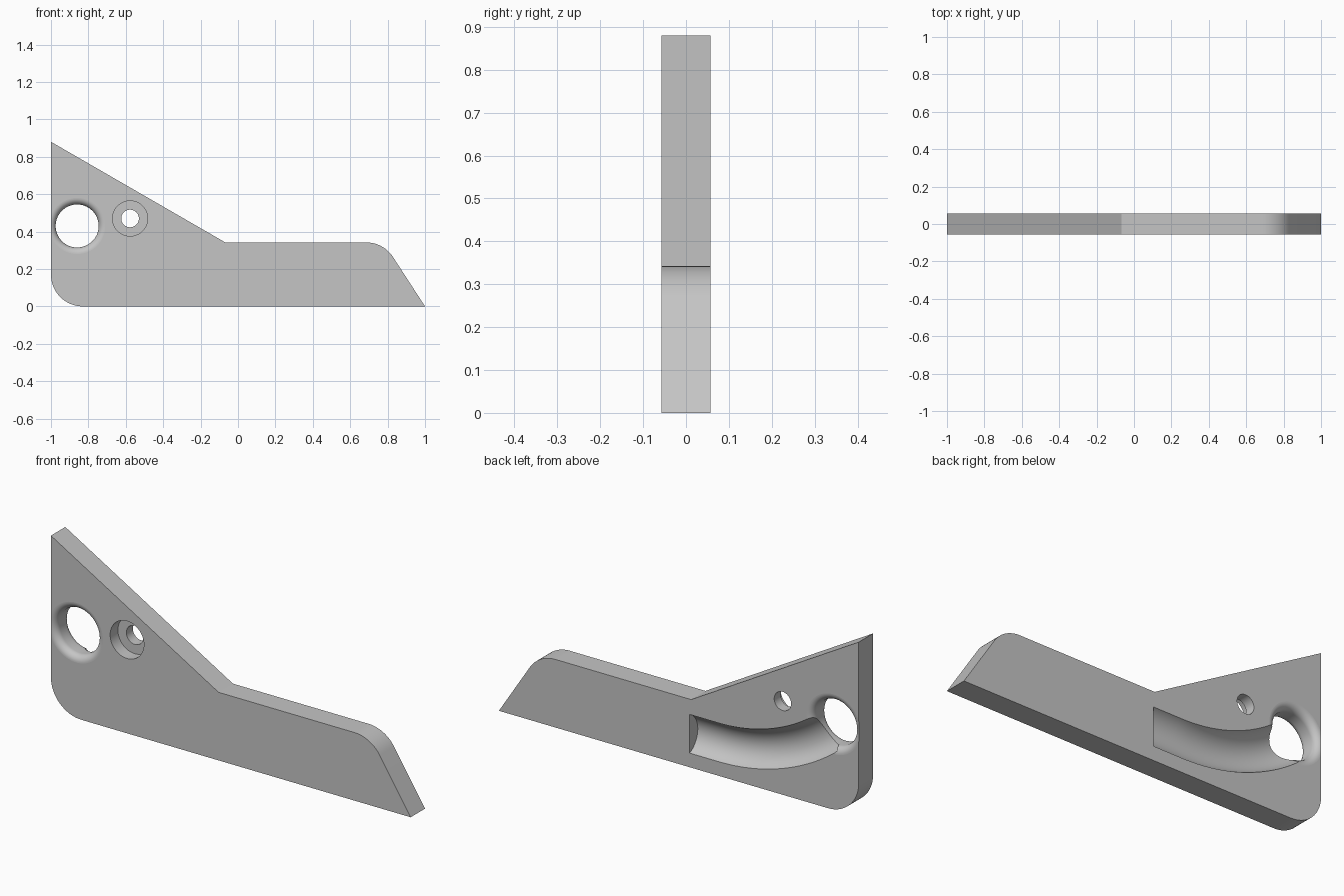
import bpy, bmesh
from math import sin, cos, pi, radians
from mathutils import Vector

if "Cube" in bpy.data.objects:
    bpy.data.objects.remove(bpy.data.objects["Cube"])

HALF = 0.057  # half of the plate thickness
SHADE = (0.56, 0.56, 0.56, 1)

grey = bpy.data.materials.new("plain grey")
grey.use_nodes = True
grey.diffuse_color = SHADE
grey.node_tree.nodes["Principled BSDF"].inputs["Base Color"].default_value = SHADE


def loft(name, rings):
    """Closed solid through rings of equal point count."""
    bm = bmesh.new()
    loops = [[bm.verts.new(p) for p in ring] for ring in rings]
    for a, b in zip(loops, loops[1:]):
        for i in range(len(a)):
            j = (i + 1) % len(a)
            bm.faces.new((a[i], a[j], b[j], b[i]))
    bm.faces.new(loops[0])
    bm.faces.new(loops[-1])
    bmesh.ops.recalc_face_normals(bm, faces=bm.faces)
    mesh = bpy.data.meshes.new(name)
    bm.to_mesh(mesh)
    bm.free()
    mesh.materials.append(grey)
    obj = bpy.data.objects.new(name, mesh)
    bpy.context.collection.objects.link(obj)
    return obj


def rounded(prev, corner, nxt, radius, steps=16):
    """Arc of the given radius replacing a corner."""
    c = Vector(corner)
    u, v = (Vector(prev) - c).normalized(), (Vector(nxt) - c).normalized()
    half = u.angle(v) / 2
    mid = c + (u + v).normalized() * radius / sin(half)
    reach = radius * cos(half) / sin(half)
    a, b = c + u * reach - mid, c + v * reach - mid
    # blend the end directions, rescaled to lie on the circle
    sweep = a.angle(b)
    return [mid + (a * sin(sweep * (1 - i / steps)) + b * sin(sweep * i / steps)) / sin(sweep)
            for i in range(steps + 1)]


def bore(name, x, z, rings, sides=64):
    """Turned cutter along y from (y, radius) pairs."""
    return loft(name, [[(x + r * cos(2 * pi * i / sides), y, z + r * sin(2 * pi * i / sides))
                        for i in range(sides)] for y, r in rings])


# Plate outline with two rounded corners
tip, knee, toe, heel, shoulder = (-1, 0.88), (-0.068, 0.342), (1, 0), (-1, 0), (0.778, 0.342)
outline = [Vector(tip), Vector(knee)]
outline += rounded(knee, shoulder, toe, 0.17)
outline += [Vector(toe)]
outline += rounded(toe, heel, tip, 0.17)
plate = loft("bracket_plate", [[(p.x, y, p.y) for p in outline] for y in (-HALF, HALF)])

# Large hole with rounded lips on both sides
FILLET, R = 0.035, 0.115
lip = [(-HALF + FILLET * (1 - cos(t)), R + FILLET * (1 - sin(t)))
       for t in (radians(90 * i / 10) for i in range(11))]
front_half = [(-0.1, R + FILLET)] + lip
back_half = [(-y, r) for y, r in reversed(front_half)]
large_hole = bore("large_hole_cutter", -0.86, 0.43, front_half + back_half)

# Small hole with a counterbore on the front
small_hole = bore("small_hole_cutter", -0.577, 0.47,
                  [(-0.1, 0.094), (0.005, 0.094), (0.005, 0.047), (0.1, 0.047)])

# Curved channel on the back, leading into the large hole
BEND, START_X, BEND_X, Z = 0.976, -0.06, -0.22, 0.168
path = [(START_X, Z, 0)]
path += [(BEND_X - BEND * sin(t), Z + BEND * (1 - cos(t)), t)
         for t in (radians(38 * i / 24) for i in range(25))]
channel_rings = []
for x, z, t in path:
    ring = []
    for i in range(48):
        a = 2 * pi * i / 48
        across = 0.105 * cos(a)
        ring.append((x + across * sin(t), HALF + 0.04 + 0.105 * sin(a), z + across * cos(t)))
    channel_rings.append(ring)
channel = loft("channel_cutter", channel_rings)

for cutter in (large_hole, small_hole, channel):
    cut = plate.modifiers.new(cutter.name, "BOOLEAN")
    cut.operation = "DIFFERENCE"
    cut.solver = "EXACT"
    cut.object = cutter

# Bake the cuts and drop the cutters
bpy.context.view_layer.update()
baked = bpy.data.meshes.new_from_object(plate.evaluated_get(bpy.context.evaluated_depsgraph_get()))
plate.modifiers.clear()
plate.data = baked
for cutter in (large_hole, small_hole, channel):
    bpy.data.objects.remove(cutter)

# Smooth the curved walls, keep the broad faces flat
bpy.ops.object.select_all(action="DESELECT")
plate.select_set(True)
bpy.context.view_layer.objects.active = plate
bpy.ops.object.shade_smooth_by_angle(angle=radians(25))
for face in plate.data.polygons:
    if abs(face.normal.y) > 0.9999:
        face.use_smooth = False
